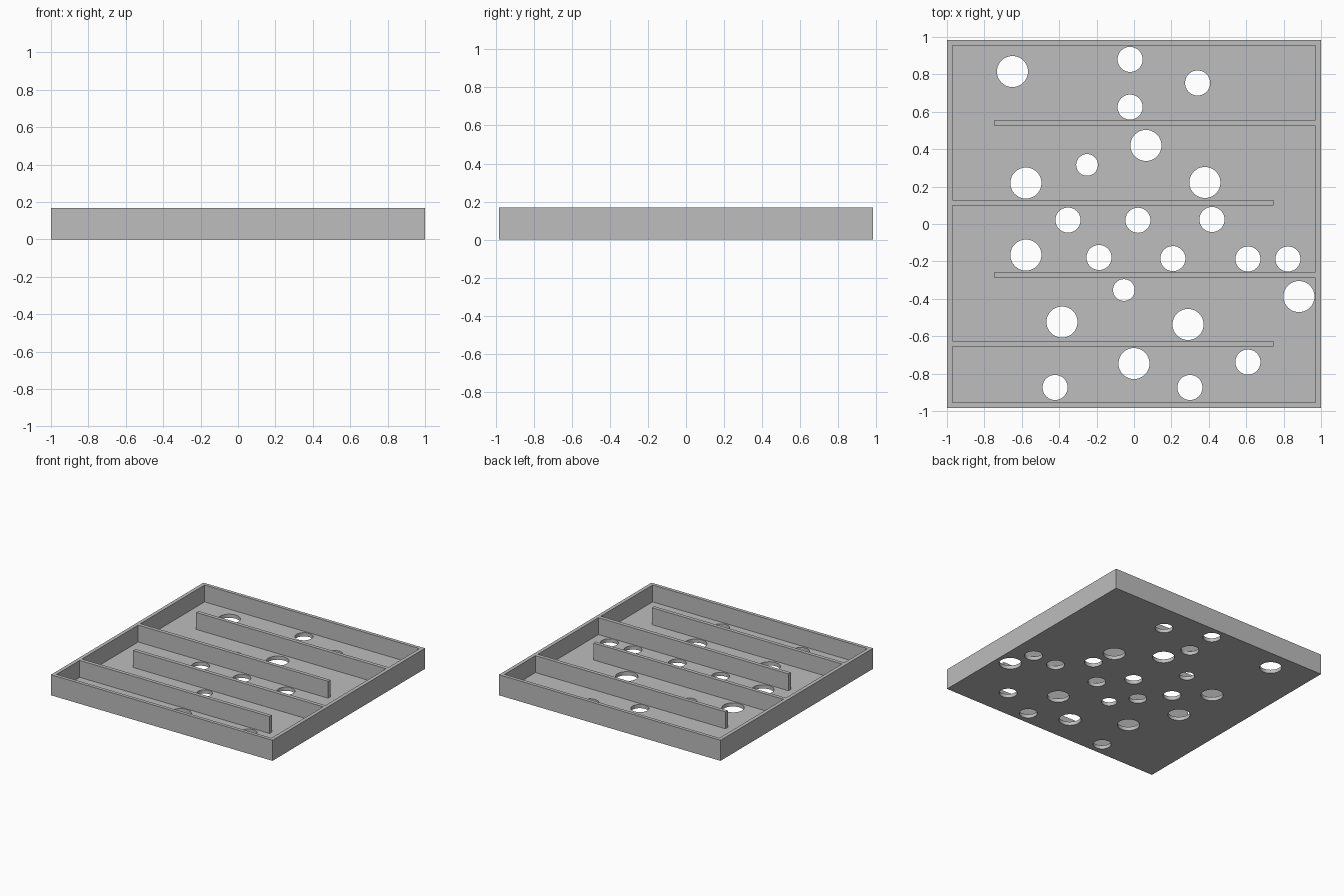
import bpy, bmesh, math

if "Cube" in bpy.data.objects:
    bpy.data.objects.remove(bpy.data.objects["Cube"])

HALF_X, HALF_Y, HEIGHT, FLOOR = 1.0, 0.983, 0.168, 0.03
IN_X, IN_Y = 0.97, 0.955          # inner faces of the rim
GAP_X = 0.745                     # free end of each divider

grey = bpy.data.materials.new("light grey")
grey.diffuse_color = (0.51, 0.51, 0.51, 1)
grey.use_nodes = True
grey.node_tree.nodes["Principled BSDF"].inputs["Base Color"].default_value = grey.diffuse_color


def prism(name, outline, z0, z1):
    """Extrude a counter-clockwise outline from z0 to z1."""
    bm = bmesh.new()
    face = bm.faces.new([bm.verts.new((x, y, z0)) for x, y in outline])
    ext = bmesh.ops.extrude_face_region(bm, geom=[face])
    for v in ext["geom"]:
        if isinstance(v, bmesh.types.BMVert):
            v.co.z = z1
    bmesh.ops.recalc_face_normals(bm, faces=bm.faces)
    mesh = bpy.data.meshes.new(name)
    bm.to_mesh(mesh)
    bm.free()
    mesh.materials.append(grey)
    obj = bpy.data.objects.new(name, mesh)
    bpy.context.collection.objects.link(obj)
    return obj


def cut(obj, cutter):
    """Subtract the cutter and remove it."""
    mod = obj.modifiers.new("cut", "BOOLEAN")
    mod.operation, mod.solver, mod.object = "DIFFERENCE", "EXACT", cutter
    bpy.context.view_layer.objects.active = obj
    bpy.ops.object.modifier_apply(modifier=mod.name)
    bpy.data.objects.remove(cutter)


# Tray block
tray = prism("maze_tray", [(-HALF_X, -HALF_Y), (HALF_X, -HALF_Y),
                           (HALF_X, HALF_Y), (-HALF_X, HALF_Y)], 0, HEIGHT)

# Serpentine channel: dividers alternate between the left and right rim
dividers = [(-0.656, -0.626, -1), (-0.288, -0.257, 1),
            (0.098, 0.128, -1), (0.525, 0.555, 1)]   # y0, y1, attached side
right, left = [(IN_X, -IN_Y)], [(-IN_X, -IN_Y)]
for y0, y1, side in dividers:
    path = right if side > 0 else left
    path += [(side * IN_X, y0), (-side * GAP_X, y0),
             (-side * GAP_X, y1), (side * IN_X, y1)]
right.append((IN_X, IN_Y))
left.append((-IN_X, IN_Y))
cut(tray, prism("channel_cutter", right + left[::-1], FLOOR, HEIGHT + 0.1))

# Holes through the floor, grouped by radius
holes = {
    0.083: [(-0.65, 0.815), (0.064, 0.42), (-0.578, 0.219), (0.379, 0.222),
            (-0.578, -0.166), (0.882, -0.388), (-0.385, -0.524),
            (0.289, -0.537), (0.0, -0.746)],
    0.067: [(-0.021, 0.88), (0.34, 0.754), (-0.021, 0.625), (-0.353, 0.021),
            (0.021, 0.02), (0.417, 0.024), (-0.187, -0.179), (0.208, -0.185),
            (0.609, -0.187), (0.823, -0.187), (0.609, -0.738),
            (-0.422, -0.874), (0.299, -0.874)],
    0.058: [(-0.251, 0.316), (-0.054, -0.353)],
}
SIDES = 48
for r, centres in holes.items():
    for cx, cy in centres:
        ring = [(cx + r * math.cos(2 * math.pi * i / SIDES),
                 cy + r * math.sin(2 * math.pi * i / SIDES)) for i in range(SIDES)]
        cut(tray, prism("hole_cutter", ring, -0.05, FLOOR + 0.05))

# Smooth hole walls, sharp edges elsewhere
bpy.ops.object.select_all(action="DESELECT")
tray.select_set(True)
bpy.context.view_layer.objects.active = tray
bpy.ops.object.shade_smooth_by_angle(angle=math.radians(30))
